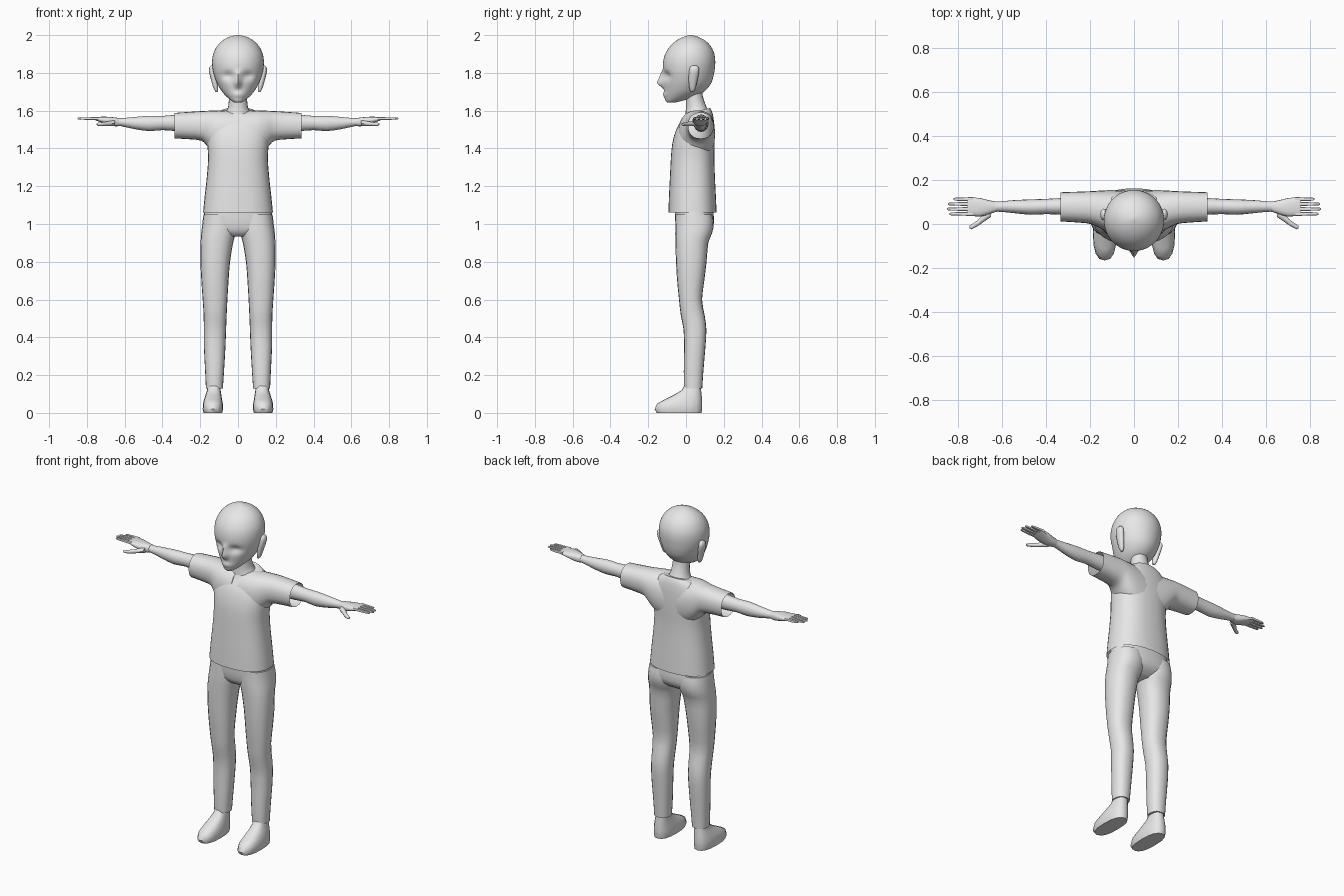
import bpy, bmesh, math

grey = bpy.data.materials.new("plain_grey")
grey.diffuse_color = (0.8, 0.8, 0.8, 1)


def spline(rows, steps):
    """Catmull-Rom interpolation between cross-section rows."""
    if steps < 2:
        return rows
    out = []
    for i in range(len(rows) - 1):
        p0, p1, p2, p3 = (rows[max(0, min(len(rows) - 1, i + k))] for k in (-1, 0, 1, 2))
        for s in range(steps):
            t = s / steps
            out.append(tuple(0.5 * (2 * b + (c - a) * t + (2 * a - 5 * b + 4 * c - d) * t * t
                                    + (3 * b - a - 3 * c + d) * t ** 3)
                             for a, b, c, d in zip(p0, p1, p2, p3)))
    return out + [rows[-1]]


def loft(name, rows, axis="z", n=24, power=2.0, steps=2, caps=(True, True),
         mirror=False, shape=None, sharp=40):
    """Skin rounded sections. Row = (position, a0, a1, b0, b1, tilt)."""
    bm = bmesh.new()
    rings = []
    for r in spline([tuple(r) + (0,) * (6 - len(r)) for r in rows], steps):
        t, a0, a1, b0, b1, tilt = r
        ring = []
        for j in range(n):
            c, s = math.cos(2 * math.pi * j / n), math.sin(2 * math.pi * j / n)
            ua = math.copysign(abs(c) ** (2 / power), c)
            ub = math.copysign(abs(s) ** (2 / power), s)
            a = (a0 + a1) / 2 + (a1 - a0) / 2 * ua
            b = (b0 + b1) / 2 + (b1 - b0) / 2 * ub
            p = (a, b, t + tilt * (b - (b0 + b1) / 2)) if axis == "z" else (t, a, b)
            ring.append(bm.verts.new(shape(*p) if shape else p))
        rings.append(ring)
    for lo, hi in zip(rings, rings[1:]):
        for j in range(n):
            k = (j + 1) % n
            bm.faces.new((lo[j], lo[k], hi[k], hi[j]))
    if caps[0]:
        bm.faces.new(rings[0][::-1])
    if caps[1]:
        bm.faces.new(rings[-1])
    bmesh.ops.recalc_face_normals(bm, faces=bm.faces)
    mesh = bpy.data.meshes.new(name)
    bm.to_mesh(mesh)
    bm.free()
    mesh.materials.append(grey)
    mesh.shade_smooth()
    mesh.set_sharp_from_angle(angle=math.radians(sharp))
    ob = bpy.data.objects.new(name, mesh)
    bpy.context.collection.objects.link(ob)
    if mirror:
        ob.modifiers.new("both_sides", "MIRROR").use_mirror_merge = False
    return ob


def sym(rows):
    """Rows with a half width -> rows with both x limits."""
    return [(r[0], -r[1], r[1]) + tuple(r[2:]) for r in rows]


def face(x, y, z):
    """Push in the eye sockets and pull out the nose and brow."""
    if y < -0.02:
        y += 0.02 * math.exp(-((abs(x) - 0.052) / 0.032) ** 2 - ((z - 1.785) / 0.022) ** 2)
        rise = (1.82 - z) / 0.075 if z > 1.745 else (z - 1.712) / 0.033
        y -= 0.037 * max(0, min(1, rise)) * math.exp(-(x / 0.015) ** 2)
        y -= 0.008 * math.exp(-(x / 0.03) ** 2 - ((z - 1.685) / 0.015) ** 2)
    return x, y, z


# head
loft("head", sym([
    (1.642, .018, -.098, -.06), (1.652, .034, -.108, -.02), (1.67, .056, -.112, .04),
    (1.70, .084, -.114, .095), (1.74, .108, -.118, .13), (1.78, .124, -.122, .145),
    (1.82, .134, -.123, .152), (1.86, .137, -.121, .155), (1.90, .131, -.11, .15),
    (1.94, .112, -.085, .132), (1.97, .083, -.052, .103), (1.99, .048, -.015, .066),
    (2.0, .008, .018, .032)]), n=64, steps=4, shape=face, sharp=60)

# ears
loft("ear", [(1.70, .108, .118, .025, .04), (1.715, .105, .128, .018, .05),
             (1.76, .11, .142, .014, .06), (1.81, .12, .154, .016, .07),
             (1.83, .125, .15, .022, .066), (1.84, .13, .142, .035, .055)],
     n=12, mirror=True, sharp=60)

# neck
loft("neck", sym([(1.52, .10, -.01, .125), (1.585, .07, -.003, .125),
                  (1.62, .052, 0, .108), (1.68, .048, 0, .088), (1.74, .048, 0, .085)]), n=20)

# shirt body, open at the hem
loft("shirt_body", sym([
    (1.06, .185, -.093, .162), (1.15, .176, -.09, .158), (1.25, .165, -.085, .153),
    (1.35, .158, -.08, .150), (1.43, .163, -.072, .152), (1.50, .163, -.052, .151),
    (1.55, .148, -.028, .146, .1), (1.58, .118, -.012, .138, .2),
    (1.598, .088, -.003, .128, .25)]), n=32, power=2.4, caps=(False, True))

# sleeves, open at the cuff
loft("shirt_sleeve", [
    (.02, -.045, .15, 1.32, 1.598), (.10, -.04, .154, 1.35, 1.602),
    (.15, -.022, .152, 1.395, 1.60), (.18, -.006, .15, 1.432, 1.598),
    (.22, .004, .148, 1.446, 1.596), (.335, .012, .144, 1.453, 1.588)],
    axis="x", n=24, power=2.3, caps=(True, False), mirror=True)

# arms
loft("arm", [
    (.22, .04, .12, 1.487, 1.58), (.33, .042, .118, 1.492, 1.578),
    (.40, .045, .114, 1.497, 1.572), (.47, .042, .112, 1.492, 1.573),
    (.55, .05, .108, 1.503, 1.566), (.62, .056, .102, 1.518, 1.56),
    (.65, .052, .104, 1.517, 1.562)], axis="x", n=16, mirror=True)

# palms
loft("palm", [
    (.63, .055, .102, 1.518, 1.561), (.66, .044, .108, 1.518, 1.565),
    (.70, .034, .118, 1.53, 1.568), (.745, .038, .121, 1.545, 1.567),
    (.757, .04, .12, 1.55, 1.565)], axis="x", n=16, power=2.6, mirror=True)

# fingers
for name, y, tip in (("index_finger", .046, .838), ("middle_finger", .068, .85),
                     ("ring_finger", .091, .846), ("little_finger", .113, .82)):
    loft(name, [(.735, y - .009, y + .009, 1.55, 1.566), (.79, y - .008, y + .008, 1.551, 1.565),
                (tip - .008, y - .007, y + .007, 1.553, 1.564),
                (tip, y - .004, y + .004, 1.555, 1.562)],
         axis="x", n=8, power=2.6, steps=1, mirror=True)

# thumbs
loft("thumb", [(.65, .032, .075, 1.518, 1.55), (.68, .012, .05, 1.518, 1.545),
               (.71, -.009, .018, 1.518, 1.54), (.738, -.024, -.002, 1.519, 1.537),
               (.748, -.02, -.008, 1.523, 1.533)],
     axis="x", n=8, steps=1, mirror=True, sharp=50)

# hips
loft("trouser_hips", sym([
    (.935, .09, -.02, .085), (.955, .15, -.042, .118), (.985, .183, -.053, .143),
    (1.03, .184, -.058, .148), (1.09, .172, -.06, .142)]), n=32, power=2.4)

# trouser legs
loft("trouser_leg", [
    (.13, .08, .17, -.01, .086), (.22, .074, .174, -.012, .092),
    (.34, .067, .18, -.01, .102), (.44, .063, .181, -.013, .108),
    (.52, .06, .182, -.028, .098), (.60, .056, .187, -.037, .085),
    (.70, .05, .194, -.047, .097), (.80, .042, .199, -.053, .109),
    (.90, .026, .198, -.056, .118), (.95, .012, .195, -.057, .138),
    (1.0, .005, .189, -.056, .147), (1.05, .005, .183, -.055, .14)],
    n=20, power=2.3, mirror=True)

# shoes
loft("shoe", [
    (0, .084, .182, -.155, .082), (.02, .079, .187, -.166, .086),
    (.05, .08, .185, -.152, .086), (.07, .084, .18, -.115, .085),
    (.095, .088, .172, -.065, .083), (.12, .092, .164, -.022, .08),
    (.16, .094, .16, -.002, .078)],
    n=16, power=2.5, steps=1, mirror=True, sharp=50)
